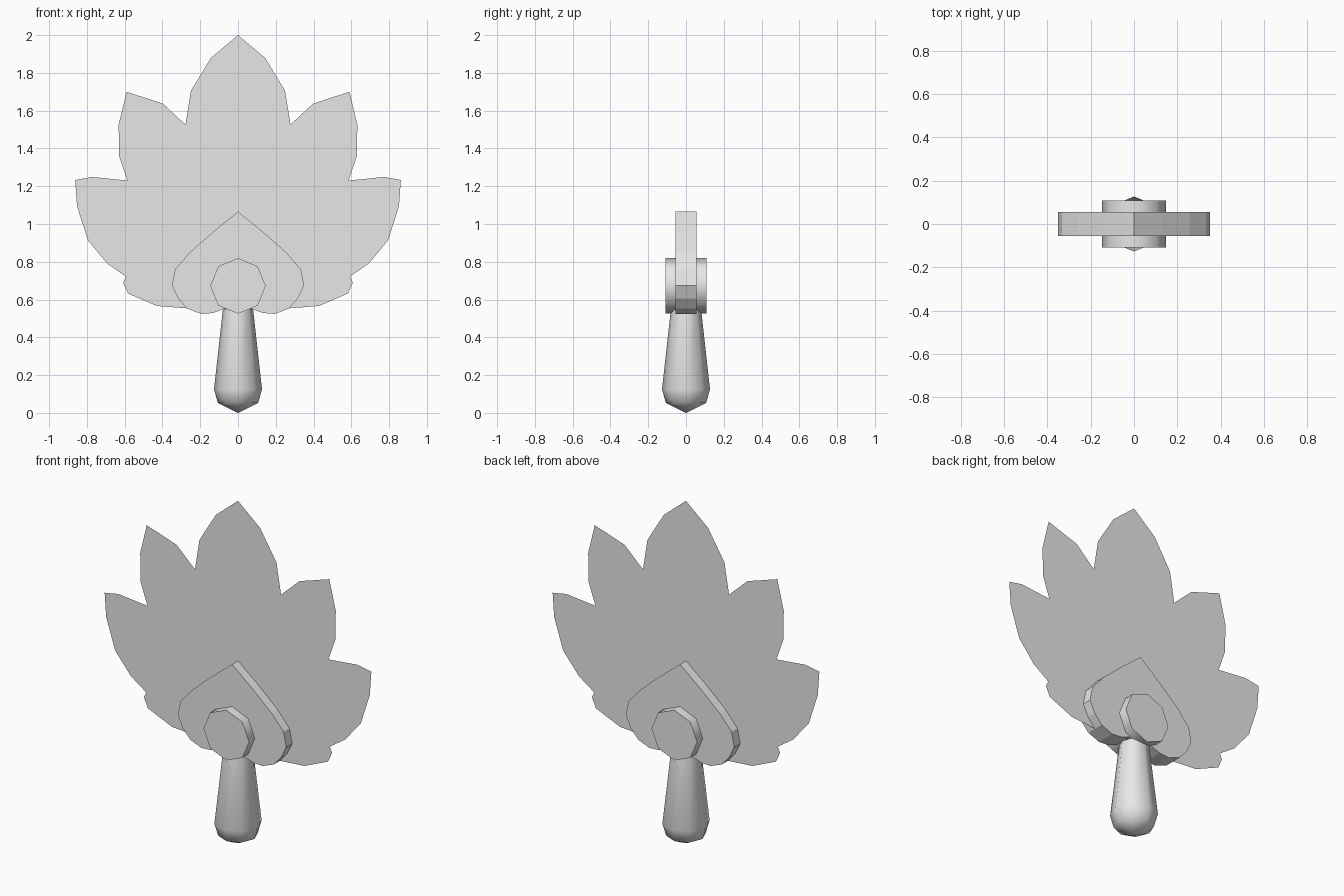
import bpy
import bmesh
from math import cos, sin, pi, radians

default_cube = bpy.data.objects.get("Cube")
if default_cube:
    bpy.data.objects.remove(default_cube, do_unlink=True)

grey = bpy.data.materials.new("light_grey")
grey.diffuse_color = (0.8, 0.8, 0.8, 1)
grey.use_nodes = True
grey.node_tree.nodes["Principled BSDF"].inputs["Base Color"].default_value = (0.8, 0.8, 0.8, 1)


def finish(name, bm, smooth_angle=None):
    """Turn a bmesh into a named, coloured object."""
    mesh = bpy.data.meshes.new(name)
    bm.to_mesh(mesh)
    bm.free()
    obj = bpy.data.objects.new(name, mesh)
    bpy.context.collection.objects.link(obj)
    mesh.materials.append(grey)
    if smooth_angle:
        bpy.ops.object.select_all(action='DESELECT')
        obj.select_set(True)
        bpy.context.view_layer.objects.active = obj
        bpy.ops.object.shade_smooth_by_angle(angle=radians(smooth_angle))
    return obj


def plate(name, outline, half_depth=0.0, smooth_angle=None):
    """Flat shape in the XZ plane, extruded along Y when it has depth."""
    bm = bmesh.new()
    face = bm.faces.new([bm.verts.new((x, -half_depth, z)) for x, z in outline])
    bm.normal_update()
    if face.normal.y > 0:
        face.normal_flip()
    if half_depth:
        extruded = bmesh.ops.extrude_face_region(bm, geom=[face], use_keep_orig=True)
        for v in extruded["geom"]:
            if isinstance(v, bmesh.types.BMVert):
                v.co.y = half_depth
        bmesh.ops.recalc_face_normals(bm, faces=bm.faces[:])
    return finish(name, bm, smooth_angle)


def mirrored(half):
    """Complete a right-half outline whose end points lie on the centre line."""
    return half + [(-x, z) for x, z in reversed(half[1:-1])]


# Leaf: one thin sheet with five large lobes and two small lower ones
leaf_half = [
    (0, 2), (0.143, 1.88), (0.249, 1.706), (0.278, 1.526),
    (0.397, 1.637), (0.59, 1.7), (0.632, 1.526), (0.629, 1.357), (0.585, 1.23),
    (0.772, 1.249), (0.862, 1.233), (0.852, 1.093), (0.794, 0.913),
    (0.693, 0.791), (0.593, 0.722),
    (0.608, 0.69), (0.582, 0.632), (0.429, 0.566), (0.25, 0.552), (0, 0.6)]
plate("leaf_sheet", mirrored(leaf_half))

# Thick pointed plate at the base of the leaf
heart_half = [
    (0, 1.066), (0.13, 0.96), (0.255, 0.85), (0.333, 0.76), (0.35, 0.675),
    (0.317, 0.606), (0.27, 0.553), (0.196, 0.524), (0.132, 0.529),
    (0.08, 0.548), (0, 0.6)]
plate("heart_plate", mirrored(heart_half), 0.055)

# Eight-sided boss through the plate
SIDES = 8
octagon = [(0.147 * sin(2 * pi * i / SIDES), 0.672 + 0.147 * cos(2 * pi * i / SIDES))
           for i in range(SIDES)]
plate("boss_disc", octagon, 0.108, 50)

# Handle: tapered turned grip with a pointed butt
bm = bmesh.new()
profile = [(0, 0), (0.107, 0.053), (0.127, 0.125), (0.08, 0.55), (0, 0.57)]
verts = [bm.verts.new((r, 0, z)) for r, z in profile]
edges = [bm.edges.new(pair) for pair in zip(verts, verts[1:])]
bmesh.ops.spin(bm, geom=verts + edges, cent=(0, 0, 0), axis=(0, 0, 1),
               angle=2 * pi, steps=SIDES)
bmesh.ops.remove_doubles(bm, verts=bm.verts[:], dist=0.0005)
bmesh.ops.recalc_face_normals(bm, faces=bm.faces[:])
finish("handle", bm, 60)
